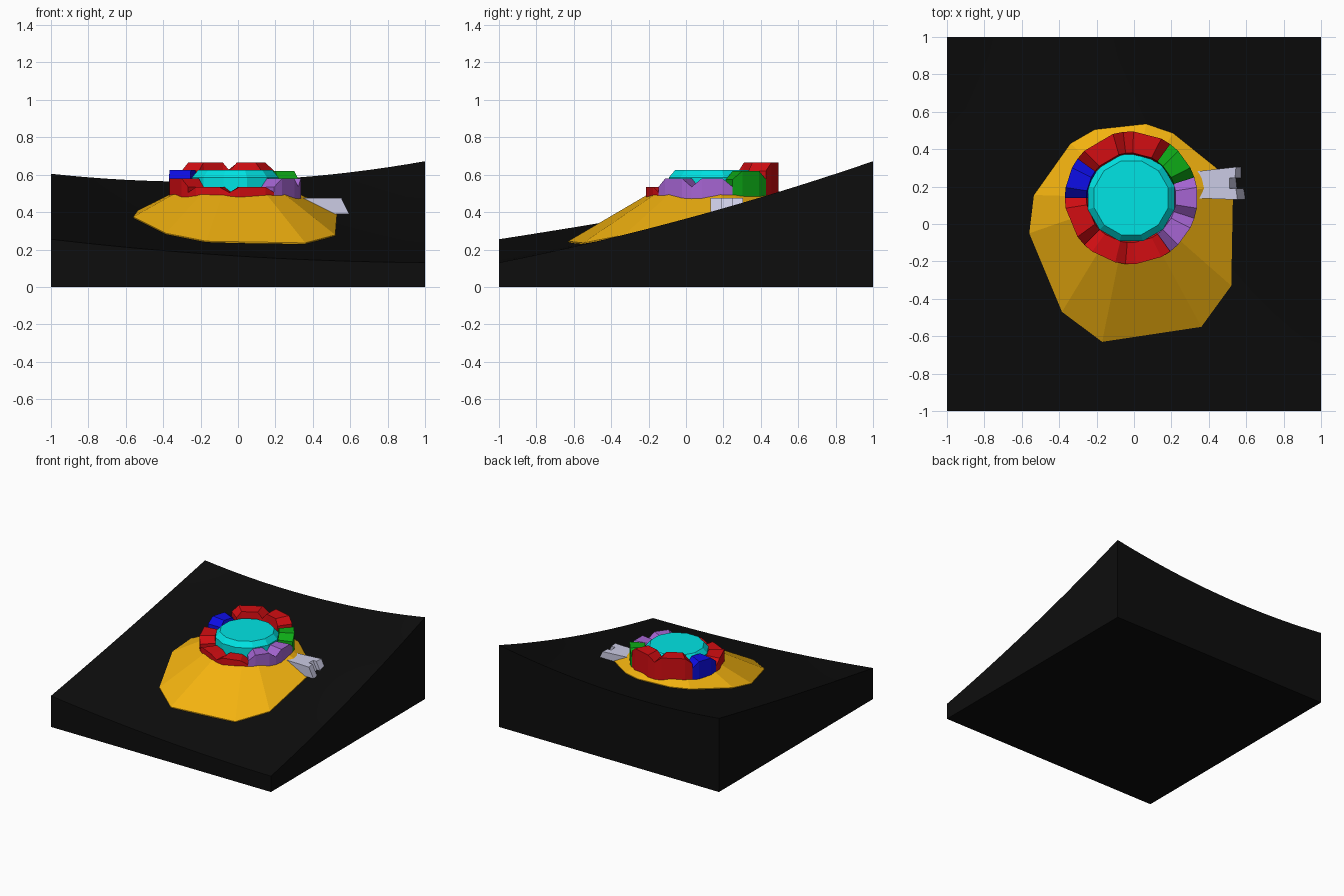
import bpy, bmesh
from math import sin, cos, pi, radians, atan2

if "Cube" in bpy.data.objects:
    bpy.data.objects.remove(bpy.data.objects["Cube"])

CX, CY = -0.015, 0.14  # centre of the crater


def material(name, rgb):
    m = bpy.data.materials.new(name)
    m.diffuse_color = (*rgb, 1)
    m.use_nodes = True
    m.node_tree.nodes["Principled BSDF"].inputs["Base Color"].default_value = m.diffuse_color
    return m


BLACK = material("black", (0.004, 0.004, 0.004))
YELLOW = material("yellow", (0.9, 0.45, 0.005))
RED = material("red", (0.65, 0.004, 0.006))
CYAN = material("cyan", (0.0, 0.78, 0.78))
BLUE = material("blue", (0.004, 0.004, 0.8))
GREEN = material("green", (0.004, 0.4, 0.008))
PURPLE = material("purple", (0.38, 0.13, 0.65))
GREY = material("pale_grey", (0.6, 0.6, 0.78))


def finish(name, bm, mat):
    bmesh.ops.recalc_face_normals(bm, faces=bm.faces)
    me = bpy.data.meshes.new(name)
    bm.to_mesh(me)
    bm.free()
    me.materials.append(mat)
    ob = bpy.data.objects.new(name, me)
    bpy.context.collection.objects.link(ob)
    return ob


def loft(name, rings, mat):
    """Closed solid through a stack of equal-length rings."""
    bm = bmesh.new()
    rs = [[bm.verts.new(p) for p in r] for r in rings]
    n = len(rs[0])
    for a, b in zip(rs, rs[1:]):
        for i in range(n):
            j = (i + 1) % n
            bm.faces.new((a[i], a[j], b[j], b[i]))
    bm.faces.new(rs[0][::-1])
    bm.faces.new(rs[-1])
    return finish(name, bm, mat)


def quad(a, b, c, t):
    return a * t * (t - 1) / 2 + b * (1 - t * t) + c * t * (t + 1) / 2


def ground(x, y):
    return quad(quad(.255, .165, .13, x), quad(.42, .35, .365, x),
                quad(.605, .567, .672, x), y)


# sloping ground block
N = 20
bm = bmesh.new()
bmesh.ops.create_grid(bm, x_segments=N, y_segments=N, size=1)
bmesh.ops.solidify
top = list(bm.verts)
ext = bmesh.ops.extrude_face_region(bm, geom=list(bm.faces), use_keep_orig=True)
lifted = [v for v in ext["geom"] if isinstance(v, bmesh.types.BMVert)]
for v in lifted:
    v.co.z = ground(v.co.x, v.co.y)
slope = finish("ground_slope", bm, BLACK)
bpy.context.view_layer.objects.active = slope
slope.select_set(True)
bpy.ops.object.shade_smooth_by_angle(angle=radians(30))

# faceted mound following the slope
base = [(-.17, -.63), (.36, -.55), (.52, -.33), (.53, .21), (.44, .30), (.21, .485),
        (.065, .535), (-.21, .505), (-.34, .43), (-.535, .155), (-.56, -.05), (-.385, -.47)]
crown = []
for x, y in base:
    a = atan2(y - CY, x - CX)
    crown.append((CX + .35 * cos(a), CY + .35 * sin(a), .495))
loft("mound", [[(x, y, ground(x, y) - .04) for x, y in base],
               [(x, y, ground(x, y) + .005) for x, y in base], crown], YELLOW)


# rim blocks: start angle, end angle, top height, colour
blocks = [(18, 54, .62, GREEN), (54, 97, .665, RED), (97, 144, .665, RED),
          (144, 180, .625, BLUE), (180, 225, .58, RED), (225, 265, .535, RED),
          (265, 306, .535, RED), (306, 342, .58, PURPLE), (342, 378, .58, PURPLE)]
for k, (a0, a1, h, mat) in enumerate(blocks):
    low = max(h - .045, .505)
    rings = []
    for a, z in ((a0, low), (a0 + 9, h), (a1 - 9, h), (a1, low)):
        c, s = cos(radians(a)), sin(radians(a))
        rings.append([(CX + r * c, CY + r * s, zz) for r, zz in
                      ((.22, .47), (.355, .47), (.355, z), (.24, z))])
    loft(f"rim_block_{k + 1}", rings, mat)

# chamfered pool in the crater
n = 12
loft("crater_pool", [[(CX + r * cos(2 * pi * (i + .5) / n), CY + r * sin(2 * pi * (i + .5) / n), z)
                      for i in range(n)] for r, z in ((.24, .48), (.24, .585), (.205, .625))], CYAN)

# side spout with a notched, slanted end
plan = [(.28, .14), (.553, .13), (.545, .19), (.51, .19), (.51, .245),
        (.54, .245), (.545, .305), (.28, .275)]
loft("side_spout", [[(x + (.042 if x > .3 else 0), y, .39) for x, y in plan],
                    [(x, y, .475) for x, y in plan]], GREY)
